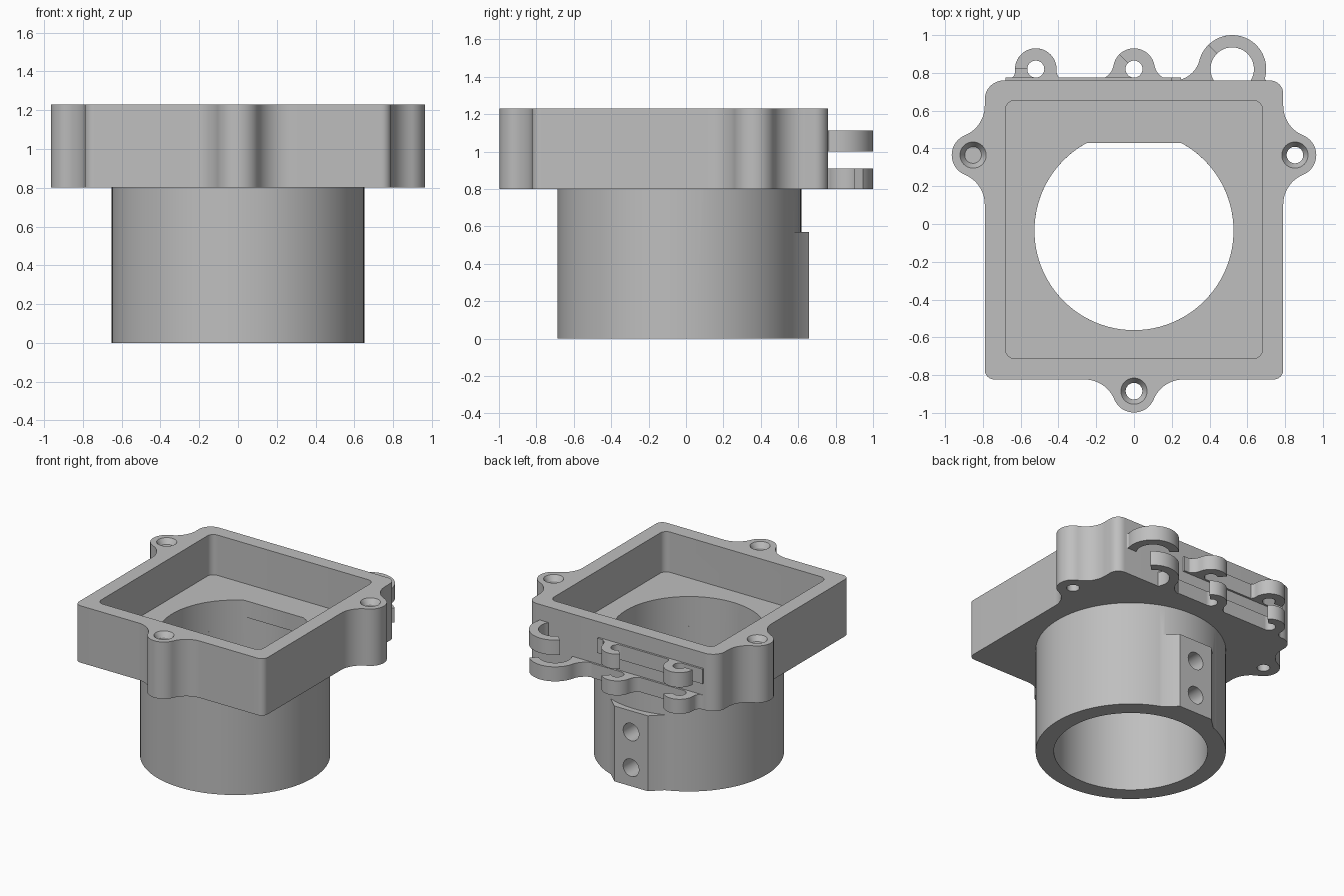
import bpy, bmesh, math
from mathutils import Matrix

if "Cube" in bpy.data.objects:
    bpy.data.objects.remove(bpy.data.objects["Cube"])

grey = bpy.data.materials.new("plain grey")
grey.diffuse_color = (0.52, 0.52, 0.52, 1)
grey.use_nodes = True
grey.node_tree.nodes["Principled BSDF"].inputs["Base Color"].default_value = grey.diffuse_color


def arc(cx, cy, r, a0, a1, n=12):
    angles = [math.radians(a0 + (a1 - a0) * i / n) for i in range(n + 1)]
    return [(cx + r * math.cos(a), cy + r * math.sin(a)) for a in angles]


def circle(cx, cy, r, n=48):
    return arc(cx, cy, r, 0, 360, n)[:-1]


def prism(name, points, z0, z1, matrix=None):
    bm = bmesh.new()
    base = bm.faces.new([bm.verts.new((x, y, z0)) for x, y in points])
    top = bmesh.ops.extrude_face_region(bm, geom=[base])["geom"]
    bmesh.ops.translate(bm, vec=(0, 0, z1 - z0),
                        verts=[v for v in top if isinstance(v, bmesh.types.BMVert)])
    bmesh.ops.remove_doubles(bm, verts=bm.verts, dist=1e-5)
    bmesh.ops.recalc_face_normals(bm, faces=bm.faces)
    if matrix:
        bm.transform(matrix)
    mesh = bpy.data.meshes.new(name)
    bm.to_mesh(mesh)
    bm.free()
    ob = bpy.data.objects.new(name, mesh)
    bpy.context.collection.objects.link(ob)
    mesh.materials.append(grey)
    return ob


def activate(ob):
    bpy.ops.object.select_all(action='DESELECT')
    ob.select_set(True)
    bpy.context.view_layer.objects.active = ob


def combine(target, tool, operation):
    tool.hide_render = True
    activate(target)
    mod = target.modifiers.new("bool", 'BOOLEAN')
    mod.operation, mod.object, mod.solver = operation, tool, 'EXACT'
    bpy.ops.object.modifier_apply(modifier=mod.name)
    bpy.data.objects.remove(tool)


def smooth(ob):
    activate(ob)
    bpy.ops.object.shade_smooth_by_angle(angle=math.radians(30))


def ear(cx, cy, heading, d=0.062, r=0.113, f=0.17):
    """Screw ear blended into a wall that runs along the heading."""
    xf = math.sqrt((r + f) ** 2 - (f - d) ** 2)
    ang = math.degrees(math.atan2(d - f, xf))
    side = arc(-xf, f - d, f, -90, ang)
    local = side + arc(0, 0, r, 180 + ang, -ang, 24)[1:-1] + [(-u, v) for u, v in reversed(side)]
    c, s = math.cos(math.radians(heading)), math.sin(math.radians(heading))
    return [(cx + u * c + v * s, cy + u * s - v * c) for u, v in local]


# Square housing with three screw ears
EARS = [(0, -0.885, 0), (0.852, 0.365, 90), (-0.852, 0.365, -90)]
outline = (arc(-0.74, -0.823 + 0.05, 0.05, 180, 270, 6) + ear(*EARS[0])
           + arc(0.74, -0.823 + 0.05, 0.05, 270, 360, 6) + ear(*EARS[1])
           + arc(0.72, 0.69, 0.07, 0, 90, 8) + arc(-0.69, 0.66, 0.1, 90, 180, 8)
           + ear(*EARS[2]))
housing = prism("housing_and_tube", outline, 0.8, 1.23)

# Round tube below, with a flat boss on its back
CY, BORE = -0.035, 0.527
tube = prism("tube", circle(0, CY, 0.652, 96), 0, 0.85)
boss = [(-0.23, 0.5), (0.23, 0.5), (0.23, 0.573), (0.14, 0.657), (-0.14, 0.657), (-0.23, 0.573)]
combine(tube, prism("boss", boss, 0, 0.57), 'UNION')
combine(housing, tube, 'UNION')

# Pocket, round bore, and the floor opening with its flat side
pocket = (arc(-0.63, -0.663, 0.05, 180, 270, 8) + arc(0.63, -0.663, 0.05, 270, 360, 8)
          + arc(0.63, 0.605, 0.05, 0, 90, 8) + arc(-0.63, 0.605, 0.05, 90, 180, 8))
combine(housing, prism("pocket", pocket, 0.925, 1.4), 'DIFFERENCE')
combine(housing, prism("bore", circle(0, CY, BORE, 96), -0.1, 0.8), 'DIFFERENCE')
a = math.degrees(math.asin((0.43 - CY) / BORE))
combine(housing, prism("opening", arc(0, CY, BORE, 180 - a, 360 + a, 80), 0.7, 1.1), 'DIFFERENCE')

# Countersunk ear holes
for x, y, _ in EARS:
    combine(housing, prism("ear_hole", circle(x, y, 0.044), 0.7, 1.4), 'DIFFERENCE')
    bpy.ops.mesh.primitive_cone_add(vertices=48, radius1=0.044, radius2=0.082, depth=0.06,
                                    location=(x, y, 1.22))
    combine(housing, bpy.context.object, 'DIFFERENCE')

# Set screw holes through the boss
for z in (0.14, 0.41):
    turn = Matrix.Translation((0, 0, z)) @ Matrix.Rotation(math.radians(-90), 4, 'X')
    combine(housing, prism("screw_hole", circle(0, 0, 0.066), 0.3, 0.8, turn), 'DIFFERENCE')
smooth(housing)


# Open hooks on the back wall, in two tiers that face opposite ways
def hook(name, cx, r, h, f, end, side, z0, z1, d=0.06):
    xf = math.sqrt((r + f) ** 2 - (f - d) ** 2)
    ang = math.degrees(math.atan2(d - f, xf))
    low = -math.degrees(math.asin(d / h)) if h > d else -90
    inner = arc(0, 0, h, end, low, 28)
    pts = ([(xf, -d - 0.03)] + arc(xf, f - d, f, 270, 180 - ang)
           + arc(0, 0, r, -ang, end, 28)[1:] + inner + [(inner[-1][0], -d - 0.03)])
    smooth(prism(name, [(cx + side * u, 0.82 + v) for u, v in pts], z0, z1))


# x, outer radius, hole radius, upper fillet, upper end angle, lower fillet
HOOKS = [(-0.52, 0.11, 0.045, 0.05, 180, 0.05),
         (0.0, 0.11, 0.045, 0.10, 135, 0.10),
         (0.52, 0.18, 0.115, 0.01, 135, 0.14)]
for i, (x, r, h, f_up, end, f_low) in enumerate(HOOKS):
    hook(f"upper_hook_{i}", x, r, h, f_up, end, 1, 1.0, 1.112)
    hook(f"lower_hook_{i}", x, r, h, f_low, 135, -1, 0.8, 0.91)

# Thin strips joining the hooks
for name, x0, x1, z0, z1 in (("upper_strip", -0.68, 0.2, 1.0, 1.112),
                             ("lower_strip", -0.6, 0.25, 0.8, 0.91)):
    prism(name, [(x0, 0.74), (x1, 0.74), (x1, 0.775), (x0, 0.775)], z0, z1)
